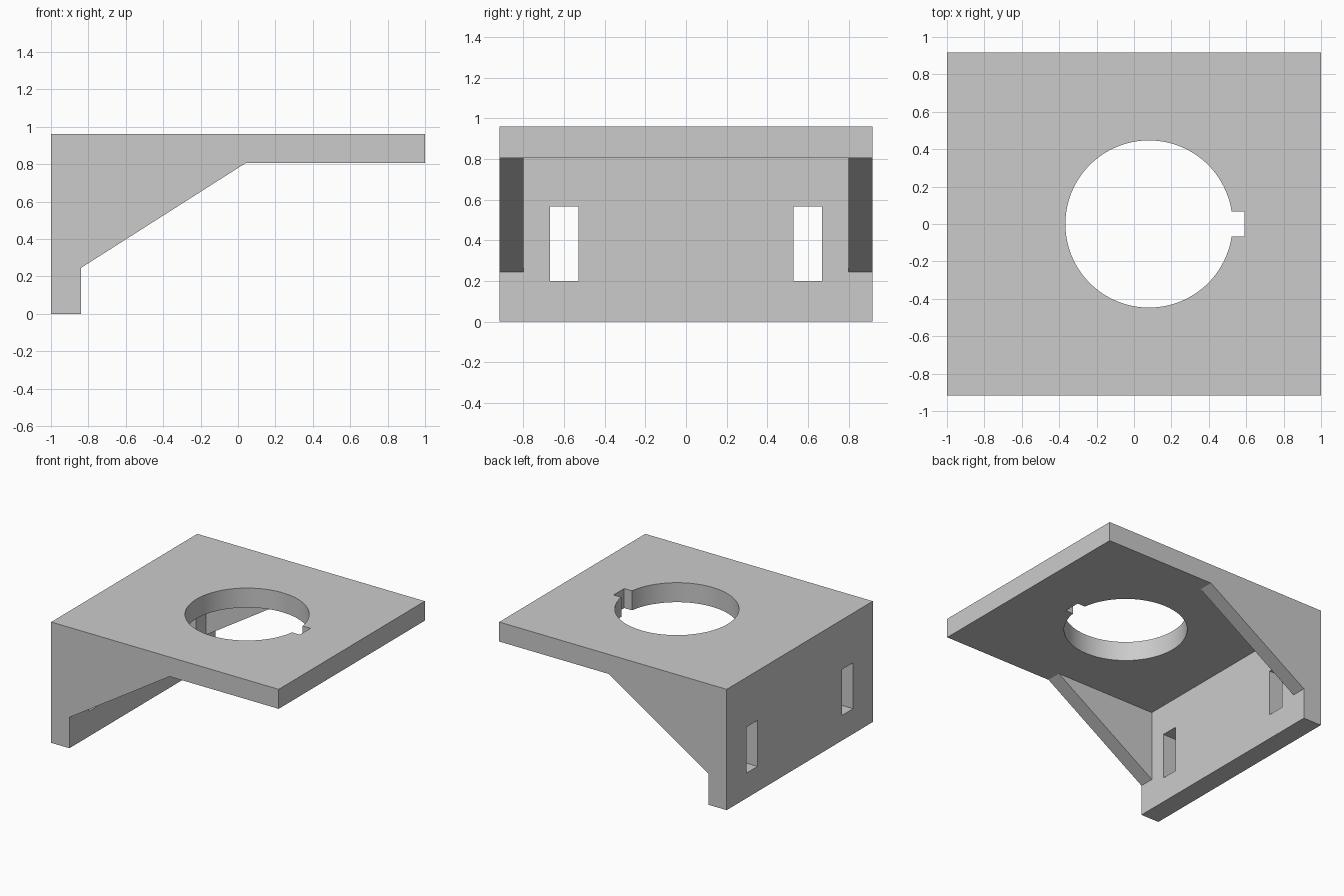
import bpy, bmesh, math
from mathutils import Vector

if "Cube" in bpy.data.objects:
    bpy.data.objects.remove(bpy.data.objects["Cube"])

HALF_W = 0.917    # half width of the bracket along y
INNER_W = 0.80    # half width between the two side gussets
WALL_X = -0.84    # inner face of the upright wall
PLATE_Z = 0.805   # underside of the top plate
TOP_Z = 0.96

grey = bpy.data.materials.new("light_grey")
grey.diffuse_color = (0.6, 0.6, 0.6, 1.0)
grey.use_nodes = True
grey.node_tree.nodes["Principled BSDF"].inputs["Base Color"].default_value = grey.diffuse_color


def prism(name, points, offset):
    """Solid made by extruding a closed outline along an offset vector."""
    bm = bmesh.new()
    face = bm.faces.new([bm.verts.new(p) for p in points])
    ext = bmesh.ops.extrude_face_region(bm, geom=[face])
    verts = [g for g in ext["geom"] if isinstance(g, bmesh.types.BMVert)]
    bmesh.ops.translate(bm, verts=verts, vec=Vector(offset))
    bmesh.ops.recalc_face_normals(bm, faces=bm.faces)
    mesh = bpy.data.meshes.new(name)
    bm.to_mesh(mesh)
    bm.free()
    mesh.materials.append(grey)
    obj = bpy.data.objects.new(name, mesh)
    bpy.context.collection.objects.link(obj)
    return obj


def cut(target, cutter):
    """Subtract the cutter from the target, then discard it."""
    mod = target.modifiers.new("cut", "BOOLEAN")
    mod.operation = "DIFFERENCE"
    mod.solver = "EXACT"
    mod.object = cutter
    bpy.context.view_layer.objects.active = target
    bpy.ops.object.modifier_apply(modifier=mod.name)
    bpy.data.objects.remove(cutter)


# Bracket body: side profile with sloped gussets, extruded over the full width
profile = [(-1, 0), (WALL_X, 0), (WALL_X, 0.245), (0.04, PLATE_Z),
           (1, PLATE_Z), (1, TOP_Z), (-1, TOP_Z)]
bracket = prism("bracket", [(x, -HALF_W, z) for x, z in profile],
                (0, 2 * HALF_W, 0))

# Hollow between the gussets, leaving the upright wall and the top plate
hollow = [(WALL_X, -0.2), (1.2, -0.2), (1.2, PLATE_Z), (WALL_X, PLATE_Z)]
cut(bracket, prism("hollow_cutter", [(x, -INNER_W, z) for x, z in hollow],
                   (0, 2 * INNER_W, 0)))

# Round hole with a small key notch through the top plate
cx, r, notch, notch_x, n = 0.08, 0.447, 0.067, 0.59, 96
a0 = math.asin(notch / r)
keyhole = [(notch_x, -notch, 0.7), (notch_x, notch, 0.7)]
for i in range(n + 1):
    a = a0 + (2 * math.pi - 2 * a0) * i / n
    keyhole.append((cx + r * math.cos(a), r * math.sin(a), 0.7))
cut(bracket, prism("keyhole_cutter", keyhole, (0, 0, 0.5)))

# Two upright mounting slots through the wall
for side in (-1, 1):
    slot = [(0.53, 0.20), (0.67, 0.20), (0.67, 0.565), (0.53, 0.565)]
    cut(bracket, prism("slot_cutter", [(-1.2, side * y, z) for y, z in slot],
                       (0.5, 0, 0)))

# Smooth hole wall, crisp edges elsewhere
bpy.ops.object.select_all(action="DESELECT")
bracket.select_set(True)
bpy.context.view_layer.objects.active = bracket
bpy.ops.object.shade_smooth_by_angle(angle=math.radians(30))
